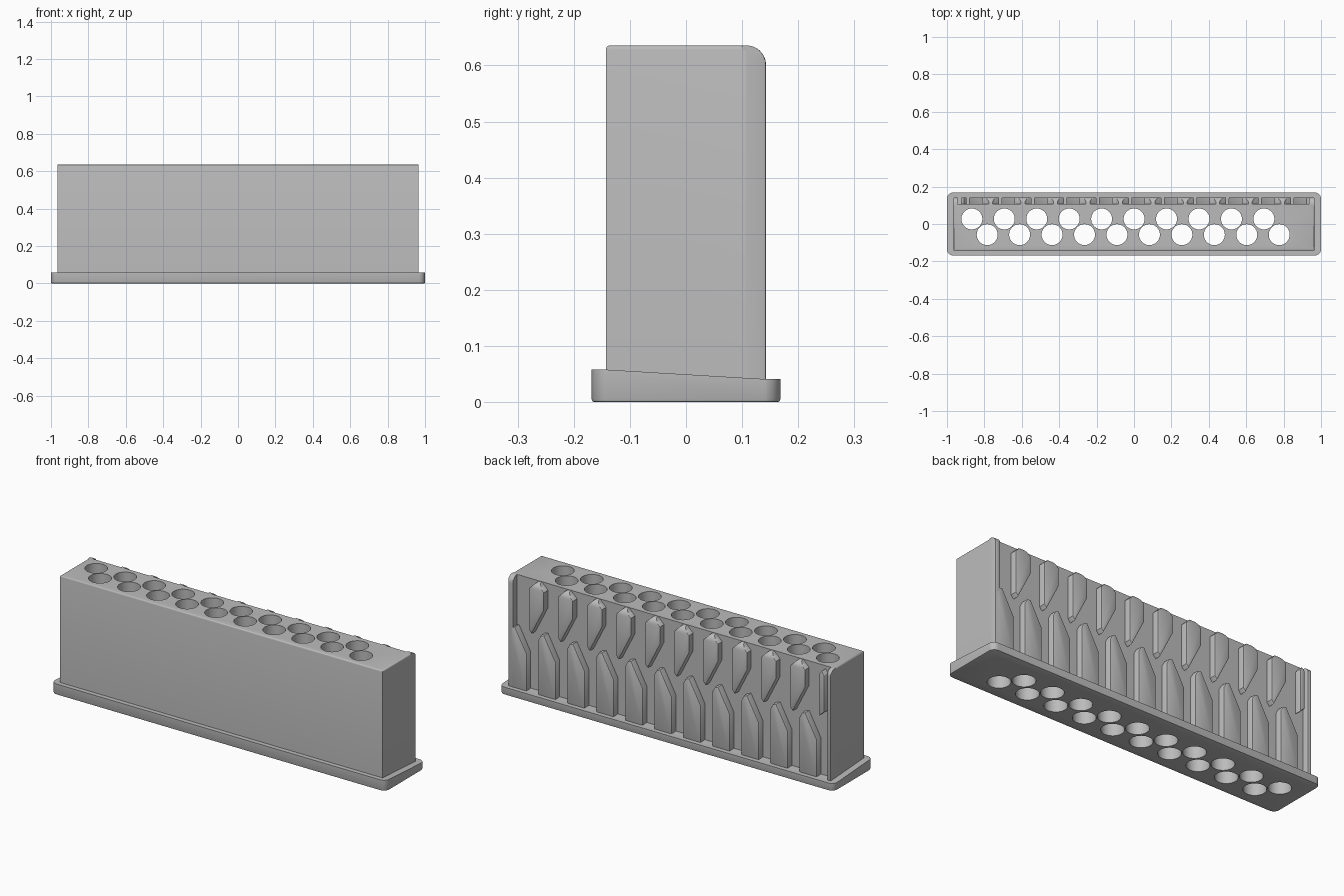
import bpy, bmesh, math
from mathutils import Matrix

if "Cube" in bpy.data.objects:
    bpy.data.objects.remove(bpy.data.objects["Cube"])

PITCH = 0.1735           # spacing of the holes and pads
WALL, FACE = 0.107, 0.143  # back wall and outer pad plane
TOP, FILLET = 0.636, 0.036
END = 0.965

grey = bpy.data.materials.new("plain_grey")
grey.use_nodes = True
grey.diffuse_color = (0.5, 0.5, 0.5, 1)
grey.node_tree.nodes["Principled BSDF"].inputs["Base Color"].default_value = (0.5, 0.5, 0.5, 1)


def finish(bm, name):
    bmesh.ops.recalc_face_normals(bm, faces=bm.faces[:])
    mesh = bpy.data.meshes.new(name)
    bm.to_mesh(mesh)
    bm.free()
    obj = bpy.data.objects.new(name, mesh)
    bpy.context.collection.objects.link(obj)
    mesh.materials.append(grey)
    return obj


def box(x, y0, y1, z0, z1):
    bm = bmesh.new()
    bmesh.ops.create_cube(bm, size=1)
    for v in bm.verts:
        v.co = (2 * x * v.co.x, y0 + (v.co.y + 0.5) * (y1 - y0), z0 + (v.co.z + 0.5) * (z1 - z0))
    return bm


def bevel(bm, rule, width, segments):
    edges = [e for e in bm.edges if rule(e)]
    bmesh.ops.bevel(bm, geom=edges, offset=width, segments=segments, profile=0.5, affect='EDGES')


def cut(bm, point, normal):
    geom = bm.verts[:] + bm.edges[:] + bm.faces[:]
    bmesh.ops.bisect_plane(bm, geom=geom, plane_co=point, plane_no=normal)


def pad(bm_all, outline, dx=0.0):
    """Raised pad on the back wall, with its top rounded over toward the wall."""
    bm = bmesh.new()
    back = bm.faces.new([bm.verts.new((x + dx, WALL - 0.007, z)) for x, z in outline])
    out = bmesh.ops.extrude_face_region(bm, geom=[back], use_keep_orig=True)["geom"]
    for v in out:
        if isinstance(v, bmesh.types.BMVert):
            v.co.y = FACE
    bevel(bm, lambda e: all(v.co.y > WALL for v in e.verts), 0.006, 2)
    for i in range(6):
        cut(bm, (0, 0, TOP - FILLET + FILLET * math.sin(i * math.pi / 12)), (0, 0, 1))
    for v in bm.verts:
        rise = min(max(v.co.z - (TOP - FILLET), 0), FILLET)
        v.co.y = min(v.co.y, FACE - FILLET + math.sqrt(FILLET ** 2 - rise ** 2))
    bmesh.ops.recalc_face_normals(bm, faces=bm.faces[:])
    temp = bpy.data.meshes.new("temp")
    bm.to_mesh(temp)
    bm.free()
    bm_all.from_mesh(temp)
    bpy.data.meshes.remove(temp)


# Base flange: rounded corners, top sloping down to the back
bm = box(1.0, -0.168, 0.168, 0, 0.058)
bevel(bm, lambda e: abs(e.verts[0].co.z - e.verts[1].co.z) > 0.01, 0.032, 6)
bevel(bm, lambda e: all(v.co.z < 0.001 for v in e.verts), 0.005, 2)
for y in (-FACE, FACE):
    cut(bm, (0, y, 0), (0, 1, 0))
for v in bm.verts:
    if v.co.z > 0.05:
        t = min(max((v.co.y + FACE) / (2 * FACE), 0), 1)
        v.co.z = 0.058 - 0.017 * t
base = finish(bm, "base_flange")

# Main block, top edges softened except along the back
bm = box(END, -FACE, WALL, 0.02, TOP)
bevel(bm, lambda e: all(v.co.z > 0.6 for v in e.verts)
      and any(v.co.y < 0 for v in e.verts), 0.008, 3)
block = finish(bm, "main_block")

# Two staggered rows of through holes
bm = bmesh.new()
for x0, y in ((-0.867, 0.027), (-0.785, -0.057)):
    for k in range(10):
        bmesh.ops.create_cone(bm, cap_ends=True, segments=40, radius1=0.056, radius2=0.056,
                              depth=1, matrix=Matrix.Translation((x0 + k * PITCH, y, 0.3)))
cutter = finish(bm, "hole_cutter")
for obj in (base, block):
    mod = obj.modifiers.new("holes", 'BOOLEAN')
    mod.operation, mod.solver, mod.object = 'DIFFERENCE', 'EXACT', cutter
    bpy.context.view_layer.objects.active = obj
    bpy.ops.object.modifier_apply(modifier=mod.name)
bpy.data.objects.remove(cutter)

# Upper row of pointed pads
upper = [(0.84, 0.60), (0.84, 0.375), (0.825, 0.357), (0.75, 0.505),
         (0.75, 0.60), (0.785, 0.634), (0.805, 0.634)]
bm = bmesh.new()
for k in range(10):
    pad(bm, upper, -k * PITCH)
pad(bm, [(-0.895, 0.60), (-0.895, 0.375), (-0.925, 0.40), (-0.925, 0.60), (-0.91, 0.62)])
upper_pads = finish(bm, "upper_pads")

# Lower row of pads with slanted shoulders
lower = [(0.785, 0.03), (0.785, 0.335), (0.77, 0.362), (0.75, 0.368), (0.68, 0.24), (0.68, 0.03)]
bm = bmesh.new()
for k in range(-1, 10):
    pad(bm, lower, -k * PITCH)
lower_pads = finish(bm, "lower_pads")

# Full-height strips closing both ends of the back
bm = bmesh.new()
for inner, outer in ((0.935, END), (-0.943, -END)):
    pad(bm, [(inner, 0.03), (outer, 0.03), (outer, TOP), (inner, TOP)])
end_strips = finish(bm, "end_strips")

# Smooth shading with sharp corners kept
for obj in (base, block, upper_pads, lower_pads, end_strips):
    bpy.ops.object.select_all(action='DESELECT')
    obj.select_set(True)
    bpy.context.view_layer.objects.active = obj
    bpy.ops.object.shade_smooth_by_angle(angle=math.radians(35))
